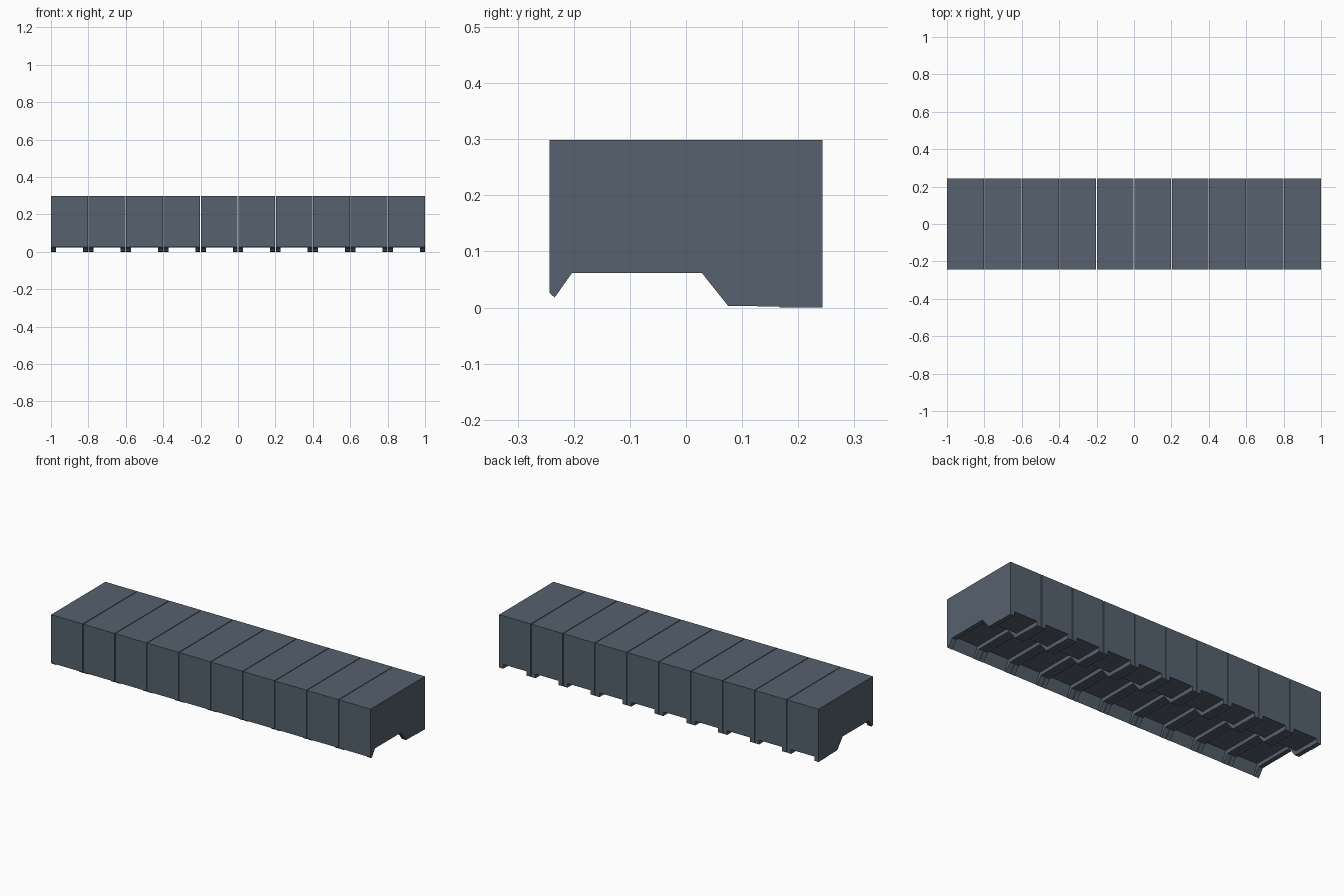
import bpy

if "Cube" in bpy.data.objects:
    bpy.data.objects.remove(bpy.data.objects["Cube"])

steel = bpy.data.materials.new("slate_blue_grey")
steel.diffuse_color = (0.092, 0.120, 0.156, 1)
steel.use_nodes = True
steel.node_tree.nodes["Principled BSDF"].inputs["Base Color"].default_value = steel.diffuse_color

COUNT = 10       # blocks in the row
PITCH = 0.2      # block spacing
GAP = 0.002      # hairline joint between blocks
RIB = 0.026      # width of the rib at each block end
Y = 0.243        # half depth
TOP = 0.299

# underside outline of the end ribs (y, z), front to back
rib_under = [(-Y, 0.026), (-0.234, 0.018), (-0.203, 0.062), (0.028, 0.062),
             (0.075, 0.003), (0.165, 0.002), (0.167, 0.0), (Y, 0.0)]
# underside outline of the block body, set back from the ribs
body_under = [(-Y, 0.026), (-0.215, 0.083), (0.038, 0.083), (0.084, 0.024), (Y, 0.024)]


def stepped_block(name, x0, x1):
    """One solid: rib section, body section, rib section."""
    tops = [(Y, TOP), (-Y, TOP)]
    verts, faces = [], []

    def ring(x, prof):
        start = len(verts)
        verts.extend((x, y, z) for y, z in prof)
        return list(range(start, len(verts)))

    rib, body = rib_under + tops, body_under + tops
    xa, xb = x0 + RIB, x1 - RIB
    ends = [ring(x0, rib), ring(x1, rib)]
    ra, rb = ring(xa, rib), ring(xb, rib)
    ba, bb = ring(xa, body), ring(xb, body)
    # long faces of the three sections
    for a, b in ((ends[0], ra), (ba, bb), (rb, ends[1])):
        n = len(a)
        for i in range(n):
            if i == n - 2:
                continue  # top is made as a single face
            if i in (n - 3, n - 1):
                continue  # front and back walls likewise
            j = (i + 1) % n
            faces.append((a[i], a[j], b[j], b[i]))
    # full-length top, front and back walls
    l, r = ends
    faces.append((l[-2], l[-1], r[-1], r[-2]))
    faces.append((l[-1], l[0], ra[0], rb[0], r[0], r[-1]))
    faces.append((l[-3], l[-2], r[-2], r[-3], rb[-3], bb[-3], ba[-3], ra[-3]))
    # end caps
    faces.append(tuple(reversed(l)))
    faces.append(tuple(r))
    # rib side steps between the two outlines
    m = len(rib_under)
    k = len(body_under)
    faces.append(tuple(ra[:m]) + tuple(reversed(ba[:k])))
    faces.append(tuple(reversed(rb[:m])) + tuple(bb[:k]))

    me = bpy.data.meshes.new(name)
    me.from_pydata(verts, [], faces)
    me.materials.append(steel)
    import bmesh
    bm = bmesh.new()
    bm.from_mesh(me)
    bmesh.ops.remove_doubles(bm, verts=bm.verts, dist=1e-5)
    bmesh.ops.recalc_face_normals(bm, faces=bm.faces)
    bm.to_mesh(me)
    bm.free()
    ob = bpy.data.objects.new(name, me)
    bpy.context.collection.objects.link(ob)


# row of identical cover blocks
for i in range(COUNT):
    x = -1 + i * PITCH
    stepped_block(f"cover_block_{i + 1}",
                  x + (GAP if i else 0),
                  x + PITCH - (GAP if i < COUNT - 1 else 0))
